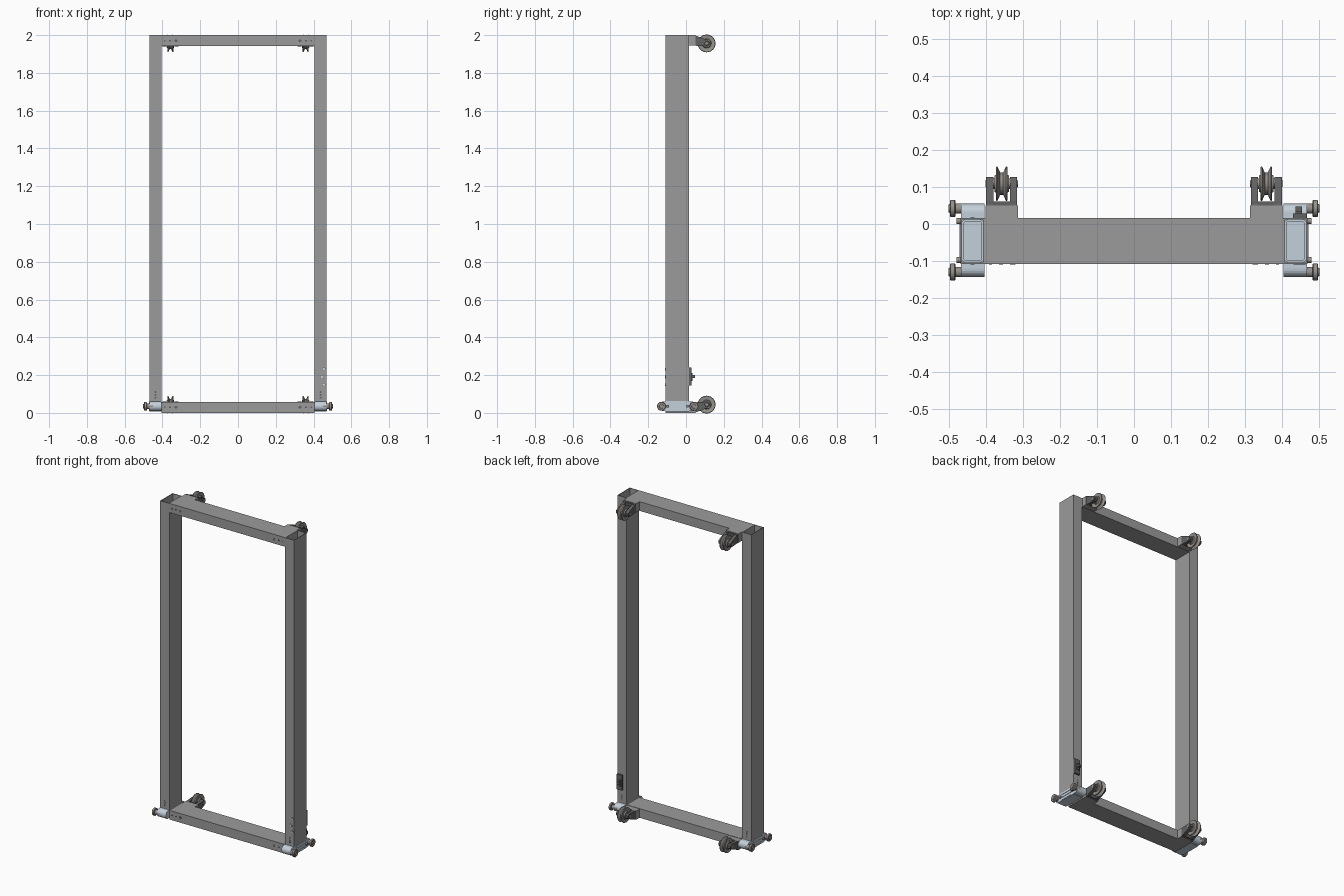
import bpy, bmesh, math
from mathutils import Matrix, Vector

if "Cube" in bpy.data.objects:
    bpy.data.objects.remove(bpy.data.objects["Cube"])


def material(name, c):
    m = bpy.data.materials.new(name)
    m.diffuse_color = (*c, 1)
    m.use_nodes = True
    m.node_tree.nodes["Principled BSDF"].inputs["Base Color"].default_value = m.diffuse_color
    return m


STEEL = material("steel", (0.33, 0.33, 0.33))
DARK = material("dark_metal", (0.12, 0.12, 0.12))
ALLOY = material("alloy", (0.55, 0.63, 0.70))
ROLLER = material("roller", (0.30, 0.28, 0.26))


def finish(name, bm, mat, smooth=False):
    bmesh.ops.recalc_face_normals(bm, faces=bm.faces[:])
    me = bpy.data.meshes.new(name)
    bm.to_mesh(me)
    bm.free()
    ob = bpy.data.objects.new(name, me)
    bpy.context.collection.objects.link(ob)
    me.materials.append(mat)
    if smooth:
        bpy.ops.object.select_all(action='DESELECT')
        ob.select_set(True)
        bpy.context.view_layer.objects.active = ob
        bpy.ops.object.shade_smooth_by_angle(angle=math.radians(35))
    return ob


def box(name, x, y, z, mat):
    bm = bmesh.new()
    c = Vector(((x[0] + x[1]) / 2, (y[0] + y[1]) / 2, (z[0] + z[1]) / 2))
    s = Vector((abs(x[1] - x[0]), abs(y[1] - y[0]), abs(z[1] - z[0])))
    bmesh.ops.create_cube(bm, size=1, matrix=Matrix.Translation(c) @ Matrix.Diagonal((*s, 1)))
    return finish(name, bm, mat)


def prism(name, pts, vec, mat):
    """Extrude a flat outline of 3D points along vec."""
    bm = bmesh.new()
    f = bm.faces.new([bm.verts.new(p) for p in pts])
    r = bmesh.ops.extrude_face_region(bm, geom=[f])
    bmesh.ops.translate(bm, vec=vec, verts=[g for g in r['geom'] if isinstance(g, bmesh.types.BMVert)])
    return finish(name, bm, mat)


def lathe_x(name, prof, y, z, mat, closed=False, n=32):
    """Revolve (x, radius) points about an x-parallel axis."""
    bm = bmesh.new()
    rings = []
    for px, r in prof:
        rings.append([bm.verts.new((px, y + r * math.cos(2 * math.pi * i / n),
                                    z + r * math.sin(2 * math.pi * i / n))) for i in range(n)])
    pairs = list(zip(rings, rings[1:])) + ([(rings[-1], rings[0])] if closed else [])
    for a, b in pairs:
        for i in range(n):
            bm.faces.new((a[i], a[(i + 1) % n], b[(i + 1) % n], b[i]))
    if not closed:
        bm.faces.new(rings[0])
        bm.faces.new(rings[-1])
    return finish(name, bm, mat, True)


def disc_y(name, x, y0, y1, z, r, mat, n=16):
    pts = [(x + r * math.cos(2 * math.pi * i / n), y0, z + r * math.sin(2 * math.pi * i / n)) for i in range(n)]
    return prism(name, pts, (0, y1 - y0, 0), mat)


def rounded_rect(x, y, r, n=5):
    pts = []
    for k, (cx, cy) in enumerate(((x[1] - r, y[1] - r), (x[0] + r, y[1] - r),
                                  (x[0] + r, y[0] + r), (x[1] - r, y[0] + r))):
        for i in range(n + 1):
            a = math.pi / 2 * (k + i / n)
            pts.append((cx + r * math.cos(a), cy + r * math.sin(a)))
    return pts


def tube_z(name, outer, inner, z0, z1, mat):
    """Open-ended vertical tube between two outlines of equal point count."""
    bm = bmesh.new()
    L = [[bm.verts.new((p[0], p[1], z)) for p in o] for o, z in
         ((outer, z0), (outer, z1), (inner, z1), (inner, z0))]
    n = len(outer)
    for k in range(4):
        a, b = L[k], L[(k + 1) % 4]
        for i in range(n):
            bm.faces.new((a[i], a[(i + 1) % n], b[(i + 1) % n], b[i]))
    return finish(name, bm, mat)


def rect(x, y):
    return [(x[0], y[0]), (x[1], y[0]), (x[1], y[1]), (x[0], y[1])]


FRONT, BACK = -0.108, 0.016

# Top and bottom crossbars, with mounting ends, forks, wheels and screws
for level, zf in (("top", lambda d: 2 - d), ("bottom", lambda d: d)):
    box(level + "_crossbar", (-0.404, 0.404), (FRONT, BACK), (zf(0), zf(0.058)), STEEL)
    for side, s in (("right", 1), ("left", -1)):
        tag = f"{level}_{side}_"
        box(tag + "wheel_mount", (s * 0.314, s * 0.402), (BACK, 0.05), (zf(0), zf(0.056)), STEEL)
        # fork: web and two tapering cheeks
        box(tag + "fork_web", (s * 0.316, s * 0.4), (0.05, 0.061), (zf(0.004), zf(0.054)), DARK)
        prof = [(0.05, 0.002), (0.112, 0.026), (0.127, 0.036), (0.127, 0.052), (0.116, 0.06), (0.05, 0.056)]
        for x in (0.316, 0.38):
            prism(tag + "fork_cheek", [(s * x, y, zf(d)) for y, d in prof], (s * 0.02, 0, 0), DARK)
        # V-grooved guide wheel and axle
        half = [(-0.020, 0.014), (-0.020, 0.022), (-0.013, 0.025), (-0.016, 0.045), (-0.012, 0.047), (-0.004, 0.030)]
        full = half + [(-a, r) for a, r in reversed(half)]
        lathe_x(tag + "wheel", [(s * 0.358 + a, r) for a, r in full], 0.109, zf(0.044), ROLLER, True, 40)
        lathe_x(tag + "wheel_axle", [(s * 0.358 + a, r) for a, r in
                ((-0.044, 0.009), (-0.040, 0.011), (-0.022, 0.011), (-0.022, 0.0145),
                 (0.022, 0.0145), (0.022, 0.011), (0.040, 0.011), (0.044, 0.009))], 0.109, zf(0.044), ROLLER)
        for x, r in ((0.388, 0.004), (0.36, 0.005), (0.328, 0.008)):
            disc_y(tag + "screw", s * x, FRONT - 0.001, FRONT + 0.01, zf(0.03), r, DARK)

# Posts and roller feet on both sides
for side, s in (("right", 1), ("left", -1)):
    tag = side + "_"
    xr = sorted((s * 0.404, s * 0.469))
    xi = (xr[0] + 0.004, xr[1] - 0.004)
    yi = (FRONT + 0.004, BACK - 0.004)
    tube_z(tag + "post", rect(xr, (FRONT, BACK)), rect(xi, yi), 0.062, 2.0, STEEL)
    # foot: block, hollow plug inside the post, ribs on the outer side
    box(tag + "foot_block", xr, (FRONT, BACK), (0.008, 0.062), ALLOY)
    tube_z(tag + "foot_plug", rounded_rect(xi, yi, 0.008),
           rounded_rect((xi[0] + 0.005, xi[1] - 0.005), (yi[0] + 0.005, yi[1] - 0.005), 0.006), 0.06, 0.125, ALLOY)
    for z in (0.017, 0.035, 0.053):
        box(tag + "foot_rib", (s * 0.468, s * 0.472), (-0.09, 0.0), (z - 0.006, z + 0.006), ALLOY)
    for y in (-0.097, 0.008):
        lathe_x(tag + "foot_bolt", [(s * 0.46, 0.008), (s * 0.48, 0.008)], y, 0.035, ROLLER, n=16)
    for end, yb, yc, yw in (("front", FRONT, -0.121, -0.130), ("back", BACK, 0.032, 0.042)):
        # rounded sleeve carrying the roller shaft
        d = -1 if end == "front" else 1
        pts = [(yb, 0.010), (yc, 0.010)]
        pts += [(yc + d * 0.023 * math.cos(a), 0.035 + 0.025 * math.sin(a))
                for a in [math.radians(-75 + 15 * i) for i in range(11)]]
        pts += [(yc, 0.060), (yb, 0.060)]
        prism(tag + end + "_foot_sleeve", [(s * 0.405, y, z) for y, z in pts], (s * 0.063, 0, 0), ALLOY)
        lathe_x(tag + end + "_foot_roller", [(s * a, r) for a, r in
                ((0.45, 0.014), (0.483, 0.014), (0.483, 0.021), (0.485, 0.0235), (0.496, 0.0235),
                 (0.498, 0.021), (0.498, 0.012), (0.502, 0.011))], yw, 0.035, ROLLER)
    for z in (0.08, 0.095, 0.11):
        for y in (FRONT, BACK):
            disc_y(tag + "post_screw", s * 0.437, y - 0.001, y + 0.001, z, 0.005, DARK)

# Latch on the back of the right post, with its fixings on the front
box("latch_plate", (0.43, 0.467), (BACK, 0.028), (0.145, 0.24), DARK)
box("latch_body", (0.437, 0.455), (0.028, 0.034), (0.17, 0.21), DARK)
box("latch_knob", (0.437, 0.455), (0.034, 0.047), (0.184, 0.2), DARK)
for x, z, r in ((0.455, 0.232, 0.009), (0.445, 0.19, 0.011), (0.455, 0.15, 0.009)):
    disc_y("latch_fixing_rim", x, FRONT - 0.001, FRONT + 0.003, z, r, DARK)
    disc_y("latch_fixing", x, FRONT - 0.002, FRONT + 0.003, z, r * 0.75, ALLOY)
